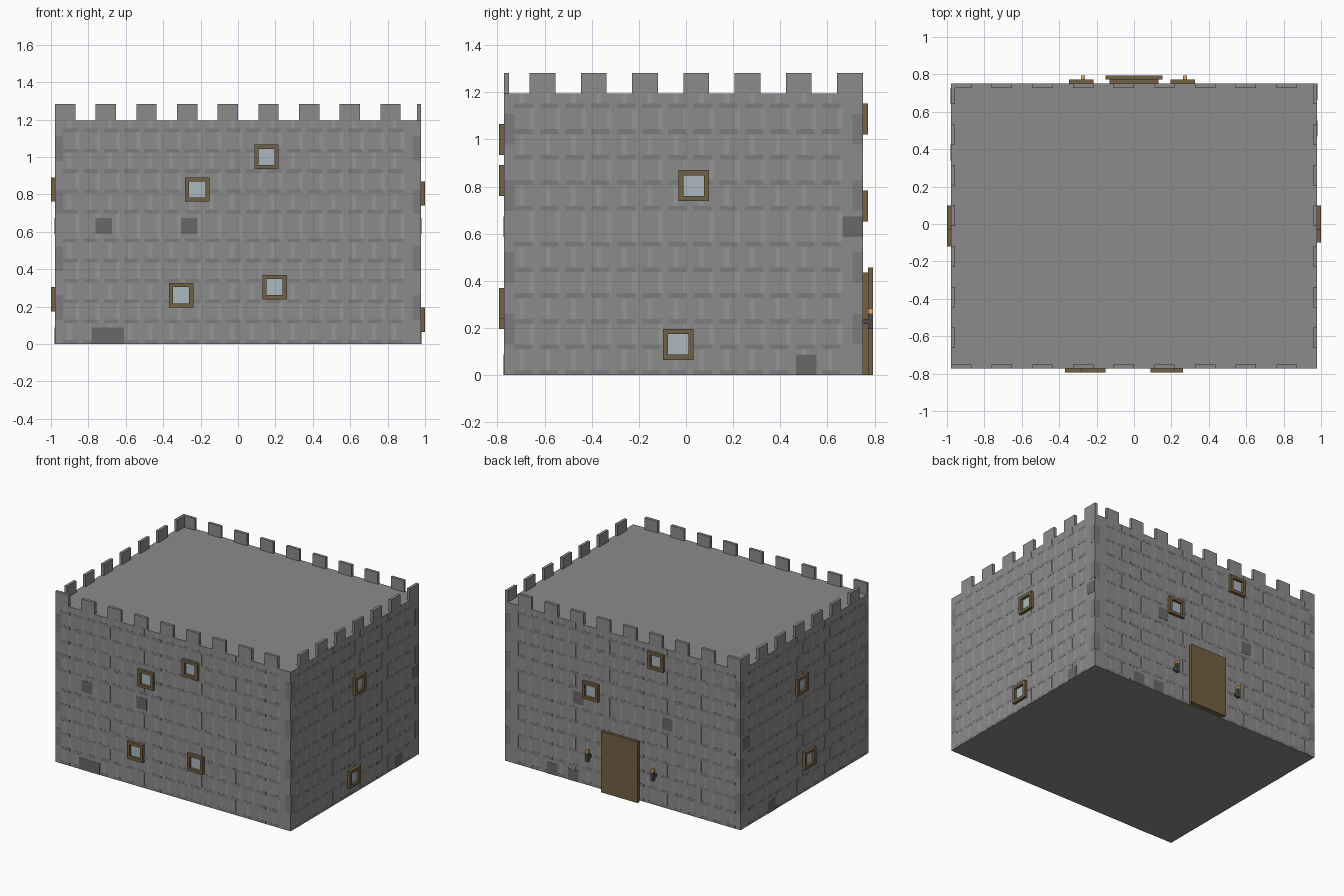
import bpy, bmesh
from mathutils import Vector

if "Cube" in bpy.data.objects:
    bpy.data.objects.remove(bpy.data.objects["Cube"])

P = 2 / 92                      # one block of the voxel grid
X, Y0, Y1, H = 45, -35.5, 34.5, 55


def material(name, rgb):
    m = bpy.data.materials.new(name)
    m.diffuse_color = (*rgb, 1)
    m.use_nodes = True
    m.node_tree.nodes["Principled BSDF"].inputs["Base Color"].default_value = m.diffuse_color
    return m


STONE = material("stone", (.26, .26, .26))
LIGHT = material("light_stone", (.30, .30, .30))
DARK = material("dark_stone", (.20, .20, .20))
PATCH = material("patch_stone", (.14, .14, .14))
WOOD = material("wood", (.17, .12, .06))
GLASS = material("glass", (.40, .48, .52))
COAL = material("torch_wood", (.08, .07, .06))
FLAME = material("flame", (.80, .40, .08))


def boxes(name, mat, items):
    """One object from boxes given as (low corner, high corner) in grid units."""
    bm = bmesh.new()
    for lo, hi in items:
        lo, hi = Vector(lo) * P, Vector(hi) * P
        for v in bmesh.ops.create_cube(bm, size=1)["verts"]:
            v.co = Vector((hi[i] if v.co[i] > 0 else lo[i]) for i in range(3))
    me = bpy.data.meshes.new(name)
    bm.to_mesh(me)
    bm.free()
    me.materials.append(mat)
    ob = bpy.data.objects.new(name, me)
    bpy.context.collection.objects.link(ob)
    return ob


def on_wall(side, u0, u1, z0, z1, d0, d1):
    """Box on a wall: u runs along the wall, d is the distance out from it."""
    if side == "front":
        return (u0, Y0 - d1, z0), (u1, Y0 - d0, z1)
    if side == "back":
        return (u0, Y1 + d0, z0), (u1, Y1 + d1, z1)
    if side == "right":
        return (X + d0, u0, z0), (X + d1, u1, z1)
    return (-X - d1, u0, z0), (-X - d0, u1, z1)


SPAN = {"front": (-X, X), "back": (-X, X), "right": (Y0, Y1), "left": (Y0, Y1)}

# main block
boxes("keep", STONE, [((-X, Y0, 0), (X, Y1, H))])

# battlements, one block thick
merlons = []
for s in ("front", "back"):
    merlons += [on_wall(s, -X + 10 * i, -X + 10 * i + 5, H, H + 4, -1, 0) for i in range(9)]
for s in ("left", "right"):
    merlons += [on_wall(s, Y1 - 10 * i - 5, Y1 - 10 * i - (1 if i == 0 else 0), H, H + 4, -1, 0)
                for i in range(7)]
# the back right corner has no back merlon, so fill the last block there
merlons.append(((X - 1, Y1 - 1, H), (X, Y1, H + 4)))
boxes("battlements", STONE, merlons)

# stonework pattern: dark joints, light uprights and corner stones
joints, uprights, corners = [], [], []
rows = [0, 5, 10, 15, 20, 25, 32, 37, 42, 47, 52]
for s, (a, b) in SPAN.items():
    for k, z in enumerate(rows):
        top = rows[k + 1] if k + 1 < len(rows) else H
        u = a + 2
        while u + 5 <= b - 1:
            joints.append(on_wall(s, u, u + 3.5, z + .1, z + 1, 0, .04))
            bar = u + 1 + 2 * (k % 2)
            uprights.append(on_wall(s, bar, bar + 1, z + 1, top, 0, .04))
            u += 5
    for z in (6, 18, 32, 45):
        for u in (a, b - 2):
            corners.append(on_wall(s, u, u + 2, z, z + 6, 0, .06))
boxes("stone_joints", DARK, joints)
boxes("stone_uprights", LIGHT, uprights)
boxes("corner_stones", DARK, corners)

# odd dark stones: wall, start, bottom, width
patches = [("front", -35, 27, 4), ("front", -14, 27, 4), ("front", -36, 0, 8),
           ("right", 30.5, 27, 4), ("right", 21.5, 0, 4),
           ("back", 15, 27, 4), ("back", -19, 27, 4), ("back", 25, 0, 4), ("back", 17, 0, 4),
           ("left", 29.5, 27, 4), ("left", 15.5, 0, 4)]
boxes("dark_stones", PATCH, [on_wall(s, u, u + w, z, z + 4, 0, .08) for s, u, z, w in patches])

# windows: wall, start, bottom
windows = [("front", 4, 43), ("front", -13, 35), ("front", -17, 9), ("front", 6, 11),
           ("right", -1.5, 34), ("right", -4.5, 3),
           ("left", -1.5, 35), ("left", -5.5, 8),
           ("back", 9, 30), ("back", -16, 47)]
frames, panes = [], []
for s, u, z in windows:
    frames += [on_wall(s, u, u + 6, z, z + 1, 0, 1), on_wall(s, u, u + 6, z + 5, z + 6, 0, 1),
               on_wall(s, u, u + 1, z + 1, z + 5, 0, 1), on_wall(s, u + 5, u + 6, z + 1, z + 5, 0, 1)]
    panes.append(on_wall(s, u + 1, u + 5, z + 1, z + 5, 0, .12))
boxes("window_frames", WOOD, frames)
boxes("window_panes", GLASS, panes)

# door with a smaller backing layer
boxes("door_backing", WOOD, [on_wall("back", -6, 6, 0, 20, 0, 1)])
boxes("door", WOOD, [on_wall("back", -7, 7, 0, 21, 1, 2)])

# torches either side of the door
boxes("torch_brackets", COAL, [on_wall("back", u, u + 1, 10, 11, 0, 1) for u in (-13, 12)])
boxes("torch_sticks", COAL, [on_wall("back", u, u + 1, 9, 12, 1, 2) for u in (-13, 12)])
boxes("torch_flames", FLAME, [on_wall("back", u, u + 1, 12, 13, 1, 2) for u in (-13, 12)])
